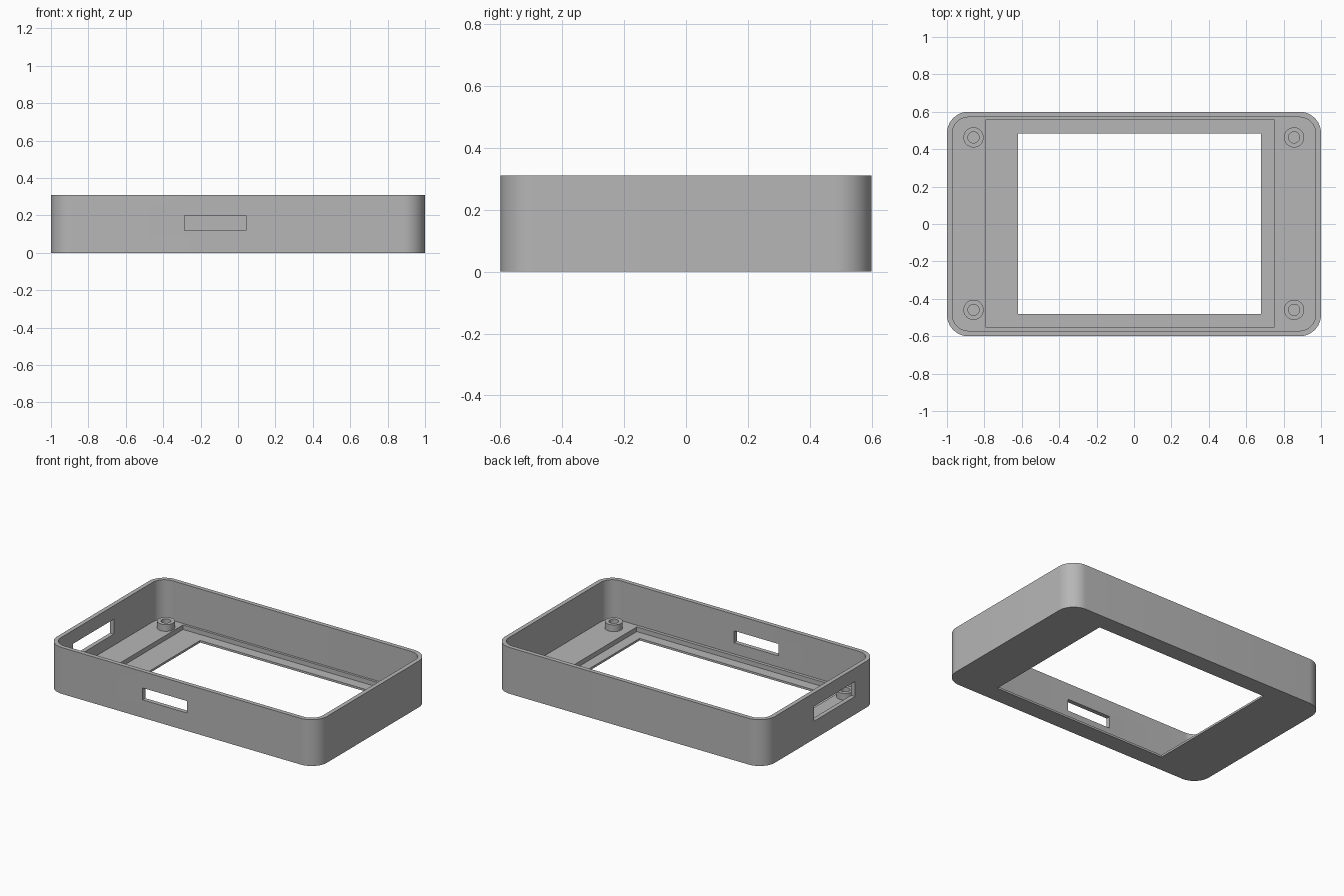
import bpy
import bmesh
import math
from mathutils import Matrix

if "Cube" in bpy.data.objects:
    bpy.data.objects.remove(bpy.data.objects["Cube"], do_unlink=True)

LENGTH, DEPTH, HEIGHT = 2.0, 1.2, 0.31
WALL, FLOOR, LEDGE, RADIUS = 0.029, 0.045, 0.014, 0.115

grey = bpy.data.materials.new("plain grey")
grey.use_nodes = True
grey.diffuse_color = (0.47, 0.47, 0.47, 1)
grey.node_tree.nodes["Principled BSDF"].inputs["Base Color"].default_value = grey.diffuse_color


def make_object(name, bm):
    bmesh.ops.recalc_face_normals(bm, faces=bm.faces)
    mesh = bpy.data.meshes.new(name)
    bm.to_mesh(mesh)
    bm.free()
    mesh.materials.append(grey)
    obj = bpy.data.objects.new(name, mesh)
    bpy.context.collection.objects.link(obj)
    return obj


def block(name, x, y, z, radius=0.0):
    """Box between (min, max) ranges, with optional rounded upright corners."""
    bm = bmesh.new()
    size = Matrix.Diagonal((x[1] - x[0], y[1] - y[0], z[1] - z[0], 1))
    centre = Matrix.Translation((sum(x) / 2, sum(y) / 2, sum(z) / 2))
    bmesh.ops.create_cube(bm, size=1, matrix=centre @ size)
    if radius:
        upright = [e for e in bm.edges
                   if abs(e.verts[0].co.z - e.verts[1].co.z) > 0.01]
        bmesh.ops.bevel(bm, geom=upright, offset=radius, segments=12,
                        profile=0.5, affect='EDGES')
    return make_object(name, bm)


def carve(target, cutters):
    for cutter in cutters:
        cutter.hide_render = True
        mod = target.modifiers.new(cutter.name, 'BOOLEAN')
        mod.operation, mod.solver, mod.object = 'DIFFERENCE', 'EXACT', cutter
    graph = bpy.context.evaluated_depsgraph_get()
    mesh = bpy.data.meshes.new_from_object(target.evaluated_get(graph))
    target.modifiers.clear()
    target.data = mesh
    for cutter in cutters:
        bpy.data.objects.remove(cutter, do_unlink=True)


def smooth(obj):
    bpy.ops.object.select_all(action='DESELECT')
    obj.select_set(True)
    bpy.context.view_layer.objects.active = obj
    bpy.ops.object.shade_smooth_by_angle(angle=math.radians(30))


# Open tray with rounded corners
hx, hy = LENGTH / 2, DEPTH / 2
ix, iy = hx - WALL, hy - WALL
shell = block("case_shell", (-hx, hx), (-hy, hy), (0, HEIGHT), RADIUS)
carve(shell, [
    block("cavity", (-ix, ix), (-iy, iy), (FLOOR, 0.5), RADIUS - WALL),
    block("screen_pocket", (-0.795, 0.75), (-0.55, 0.555), (LEDGE, 0.2)),
    block("screen_window", (-0.62, 0.68), (-0.48, 0.485), (-0.1, 0.2)),
    block("front_slot", (-0.287, 0.043), (-0.7, -0.5), (0.12, 0.2)),
    block("side_slot", (-1.1, -0.9), (-0.36, 0.073), (0.12, 0.22)),
])
smooth(shell)


# Hollow screw posts standing on the floor in the four corners
def screw_post(name, x, y, outer=0.054, inner=0.03, top=0.09):
    bm = bmesh.new()
    profile = [(inner, FLOOR), (outer, FLOOR), (outer, top), (inner, top)]
    verts = [bm.verts.new((r, 0, z)) for r, z in profile]
    edges = [bm.edges.new((verts[i], verts[(i + 1) % 4])) for i in range(4)]
    bmesh.ops.spin(bm, geom=verts + edges, cent=(0, 0, 0), axis=(0, 0, 1),
                   angle=math.tau, steps=32, use_merge=True)
    bmesh.ops.remove_doubles(bm, verts=bm.verts, dist=0.0001)
    post = make_object(name, bm)
    post.location = (x, y, 0)
    smooth(post)


for side, x in (("right", -0.858), ("left", 0.856)):
    for end, y in (("front", -0.459), ("back", 0.463)):
        screw_post(f"{end}_{side}_screw_post", x, y)
